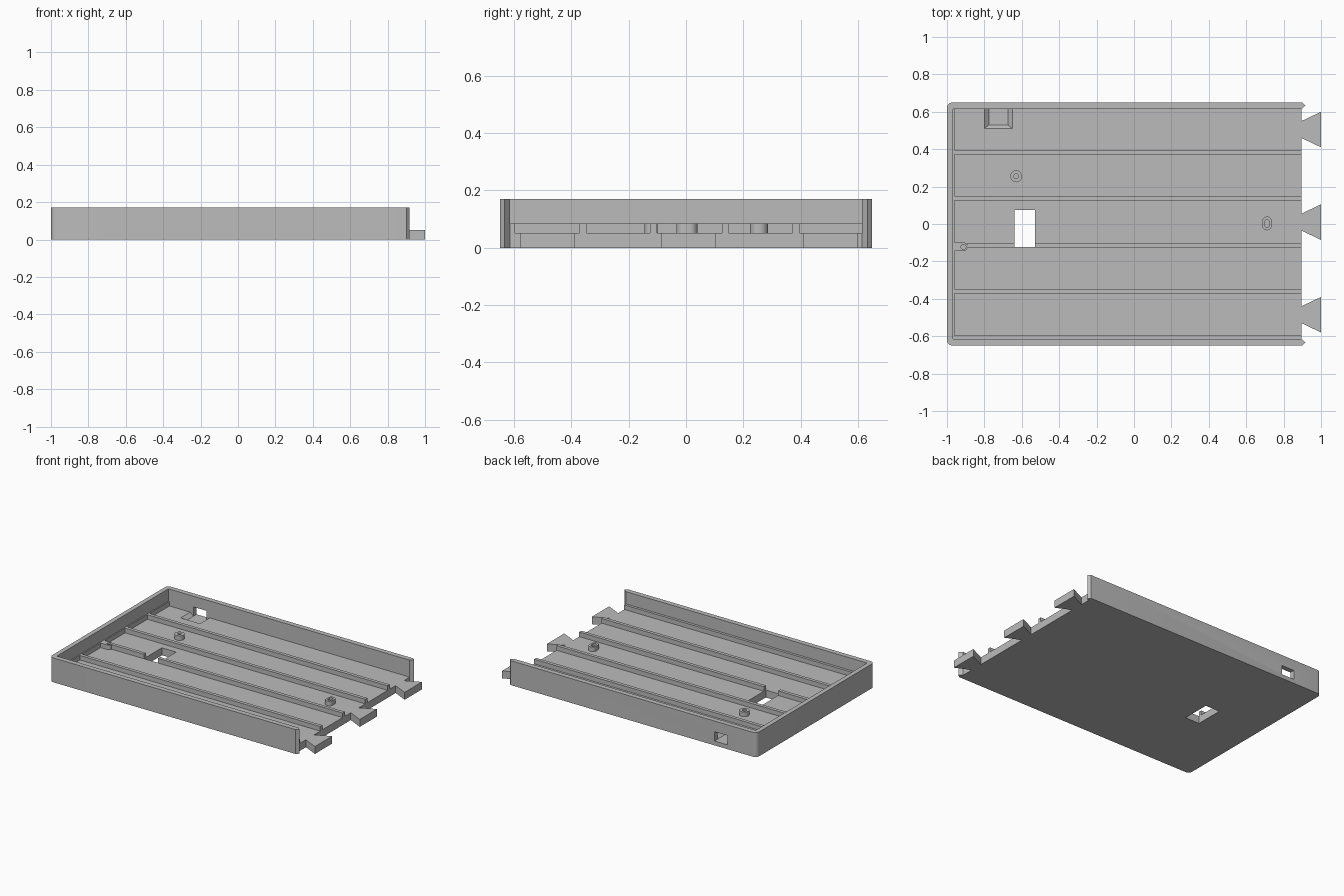
import bpy, bmesh
from math import pi, sin, cos

old = bpy.data.objects.get("Cube")
if old:
    bpy.data.objects.remove(old, do_unlink=True)

grey = bpy.data.materials.new("light grey plastic")
grey.use_nodes = True
COLOUR = (0.5, 0.5, 0.5, 1)
grey.diffuse_color = COLOUR
grey.node_tree.nodes["Principled BSDF"].inputs["Base Color"].default_value = COLOUR

FLOOR, RIB, TOP = 0.052, 0.084, 0.17
END, INNER_X, INNER_Y, OUTER_Y = 0.895, -0.968, 0.615, 0.65


def loft(name, lower, upper, z0, z1):
    """Solid between two matching outlines."""
    bm = bmesh.new()
    a = [bm.verts.new((x, y, z0)) for x, y in lower]
    b = [bm.verts.new((x, y, z1)) for x, y in upper]
    bm.faces.new(a)
    bm.faces.new(b)
    n = len(a)
    for i in range(n):
        j = (i + 1) % n
        bm.faces.new((a[i], a[j], b[j], b[i]))
    bmesh.ops.recalc_face_normals(bm, faces=bm.faces)
    mesh = bpy.data.meshes.new(name)
    bm.to_mesh(mesh)
    bm.free()
    mesh.materials.append(grey)
    ob = bpy.data.objects.new(name, mesh)
    bpy.context.collection.objects.link(ob)
    return ob


def prism(name, outline, z0, z1):
    return loft(name, outline, outline, z0, z1)


def rect(x0, x1, y0, y1):
    return [(x0, y0), (x1, y0), (x1, y1), (x0, y1)]


def arc(cx, cy, r, start, end, n=10):
    return [(cx + r * cos(start + (end - start) * i / n),
             cy + r * sin(start + (end - start) * i / n)) for i in range(n + 1)]


def slot(cx, cy, r, half):
    """Stadium outline, upright in y."""
    return arc(cx, cy + half, r, 0, pi) + arc(cx, cy - half, r, pi, 2 * pi)


def select(ob):
    bpy.ops.object.select_all(action='DESELECT')
    ob.select_set(True)
    bpy.context.view_layer.objects.active = ob


def cut(ob, cutter):
    cutter.hide_render = True
    mod = ob.modifiers.new("cut", 'BOOLEAN')
    mod.operation, mod.solver, mod.object = 'DIFFERENCE', 'EXACT', cutter
    select(ob)
    bpy.ops.object.modifier_apply(modifier=mod.name)
    bpy.data.objects.remove(cutter, do_unlink=True)


def smooth(ob):
    select(ob)
    bpy.ops.object.shade_smooth_by_angle(angle=pi / 6)


# Three-sided wall with rounded outer corners and pointed ends
R = 0.03
tip = (0.917, 0.633)
half = [(INNER_X, INNER_Y), (END, INNER_Y), tip, (END + 0.005, OUTER_Y)]
half += arc(-1 + R, OUTER_Y - R, R, pi / 2, pi, 6)
wall = prism("outer_wall", half + [(x, -y) for x, y in reversed(half)], 0, TOP)
cut(wall, prism("port_cutter", rect(-0.775, -0.675, 0.58, 0.7), 0.03, 0.095))
smooth(wall)

# Floor plate with dovetail tongues along the open end
outline = [(INNER_X, -INNER_Y), (END, -INNER_Y)]
for y in (-0.485, 0.01, 0.505):
    outline += [(END, y - 0.045), (1, y - 0.095), (1, y + 0.095), (END, y + 0.045)]
outline += [(END, INNER_Y), (INNER_X, INNER_Y)]
floor = prism("floor_plate", outline, 0, FLOOR)
opening = rect(-0.64, -0.53, -0.123, 0.075)
cut(floor, prism("opening_cutter", opening, -0.1, 0.2))

# Sloped recess in the floor below the port
cut(floor, loft("recess_cutter", rect(-0.775, -0.675, 0.53, 0.7),
                rect(-0.8125, -0.6375, 0.5, 0.7), 0.03, 0.063))

# Long ribs and end rim
for i, (x0, y0, y1) in enumerate([
        (-0.96, -INNER_Y, -0.597), (-0.96, -0.372, -0.348),
        (-0.89, -0.125, -0.101), (-0.96, 0.125, 0.149), (-0.96, 0.372, 0.396)]):
    rib = prism(f"floor_rib_{i + 1}", rect(x0, END, y0, y1), FLOOR, RIB)
    if i == 2:
        cut(rib, prism("rib_cutter", rect(-0.64, -0.53, -0.2, 0), 0, 0.2))
prism("end_rim", rect(INNER_X, -0.96, -INNER_Y, INNER_Y), FLOOR, RIB)

# Mounting bosses with blind holes
boss_shapes = {
    "round_boss": (slot(-0.63, 0.255, 0.032, 0), slot(-0.63, 0.255, 0.013, 0)),
    "slotted_boss": (slot(0.711, 0.003, 0.026, 0.011), slot(0.711, 0.003, 0.012, 0.009)),
    "rib_end_boss": ([(-0.96, -0.145)] + arc(-0.912, -0.122, 0.023, -pi / 2, pi / 2)
                     + [(-0.96, -0.099)], slot(-0.912, -0.122, 0.013, 0)),
}
for name, (outer, hole) in boss_shapes.items():
    # Drop coincident points so the outlines stay clean
    outer, hole = [[p for i, p in enumerate(s)
                    if abs(p[0] - s[i - 1][0]) + abs(p[1] - s[i - 1][1]) > 1e-5]
                   for s in (outer, hole)]
    boss = prism(name, outer, FLOOR, RIB)
    cut(boss, prism("hole_cutter", hole, 0, 0.2))
    smooth(boss)
